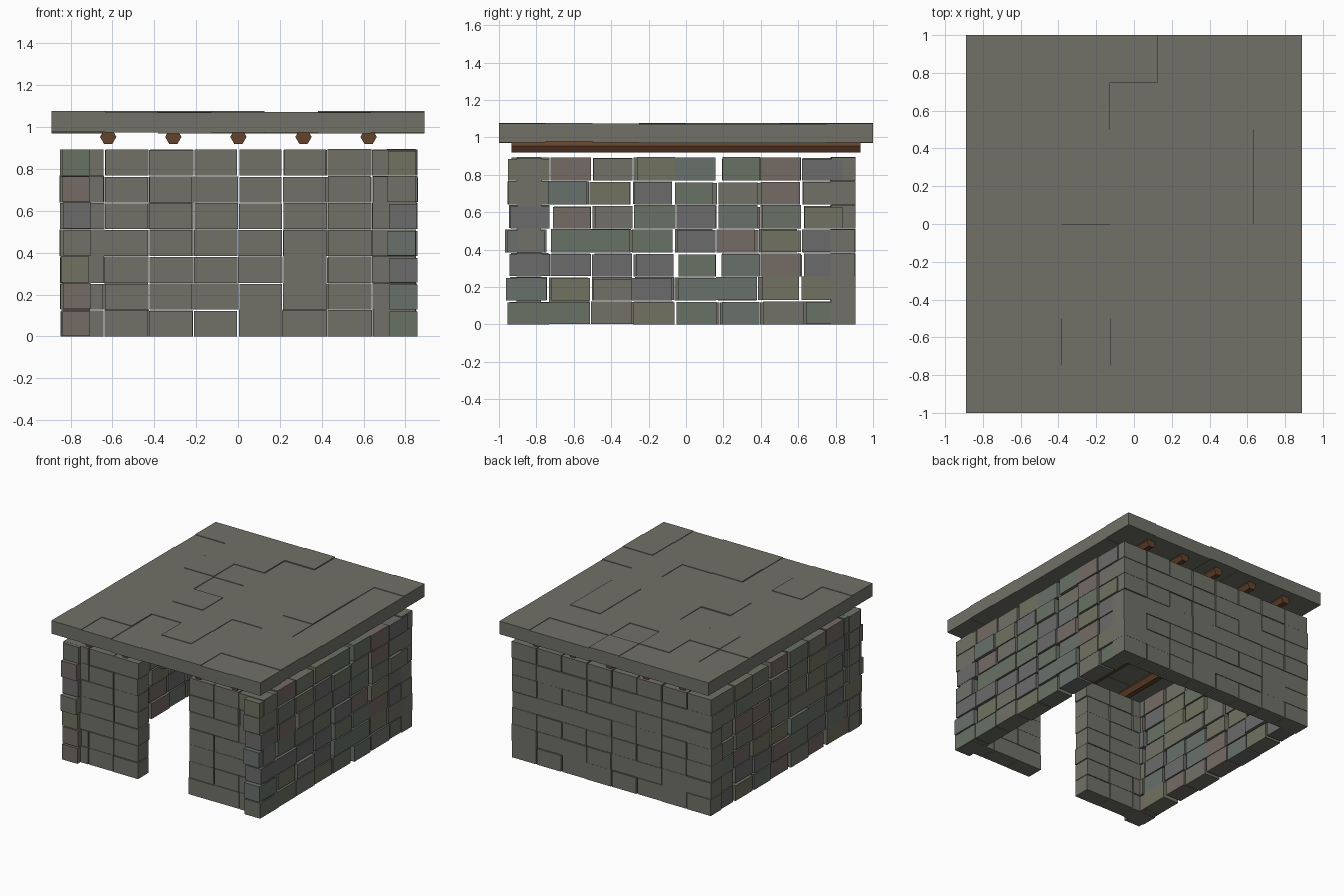
import bpy, bmesh, math, random
from mathutils import Matrix

if "Cube" in bpy.data.objects:
    bpy.data.objects.remove(bpy.data.objects["Cube"])

random.seed(7)
R = random.uniform


def material(name, r, g, b):
    m = bpy.data.materials.new(name)
    m.diffuse_color = (r, g, b, 1)
    m.use_nodes = True
    m.node_tree.nodes["Principled BSDF"].inputs["Base Color"].default_value = m.diffuse_color
    return m


stone = material("stone", 0.165, 0.165, 0.14)
tints = [material("stone_tint_%d" % i, *c) for i, c in enumerate([
    (0.165, 0.165, 0.14), (0.14, 0.165, 0.125), (0.175, 0.145, 0.13),
    (0.165, 0.17, 0.12), (0.15, 0.145, 0.15), (0.14, 0.165, 0.15)])]
wood = material("wood", 0.13, 0.055, 0.025)


def block_mesh(name, blocks, mats):
    """One object from (centre, size, material index) boxes."""
    bm = bmesh.new()
    for c, s, mi in blocks:
        mat = Matrix.Translation(c) @ Matrix.Diagonal((*s, 1))
        verts = bmesh.ops.create_cube(bm, size=1, matrix=mat)["verts"]
        for f in {f for v in verts for f in v.link_faces}:
            f.material_index = mi
    me = bpy.data.meshes.new(name)
    bm.to_mesh(me)
    bm.free()
    for m in mats:
        me.materials.append(m)
    ob = bpy.data.objects.new(name, me)
    bpy.context.collection.objects.link(ob)
    return ob


ROWS, ROW_H = 7, 0.128


def cross_wall(name, y, columns):
    """Wall running along x, plain stone, small joints."""
    blocks = []
    for row in range(ROWS):
        for i in columns:
            h, w = R(0.122, 0.129), R(0.201, 0.214)
            blocks.append(((-0.745 + 0.213 * i + R(-.002, .002), y + R(-.003, .003),
                            row * ROW_H + h / 2), (w, 0.13, h), 0))
    return block_mesh(name, blocks, [stone])


def side_wall(name, x):
    """Wall running along y, tinted stone, wider irregular joints."""
    blocks = []
    for row in range(ROWS):
        for i in range(8):
            h, w = R(0.115, 0.126), R(0.195, 0.222)
            y = -0.84 + 0.225 * i + R(-.01, .01) - 0.01 * (row % 2)
            blocks.append(((x + R(-.008, .008), y, row * ROW_H + h / 2 + R(0, .003)),
                           (0.133, w, h), random.randrange(len(tints))))
    return block_mesh(name, blocks, tints)


# Walls: the front leaves out the two middle columns for the doorway
cross_wall("front_wall", -0.839, [0, 1, 2, 5, 6, 7])
cross_wall("back_wall", 0.839, range(8))
side_wall("left_wall", -0.775)
side_wall("right_wall", 0.785)

# Hexagonal roof beams
for i in range(5):
    bpy.ops.mesh.primitive_cylinder_add(
        vertices=6, radius=0.039, depth=1.866,
        location=(-0.62 + 0.311 * i, 0, 0.953), rotation=(math.pi / 2, 0, 0))
    beam = bpy.context.object
    beam.name = "roof_beam_%d" % (i + 1)
    # turn the profile so that a flat side faces down
    beam.data.transform(Matrix.Rotation(math.pi / 6, 4, 'Z'))
    beam.data.materials.append(wood)

# Roof of close-fitting slabs at slightly uneven heights
pitch = 1.78 / 7
slabs = [((-0.89 + pitch * (i + .5), -1 + 0.25 * (j + .5), 1.023 + random.choice((-.004, 0, 0, .004))),
          (pitch, 0.25, 0.1), 0) for i in range(7) for j in range(8)]
block_mesh("roof_slabs", slabs, [stone])
